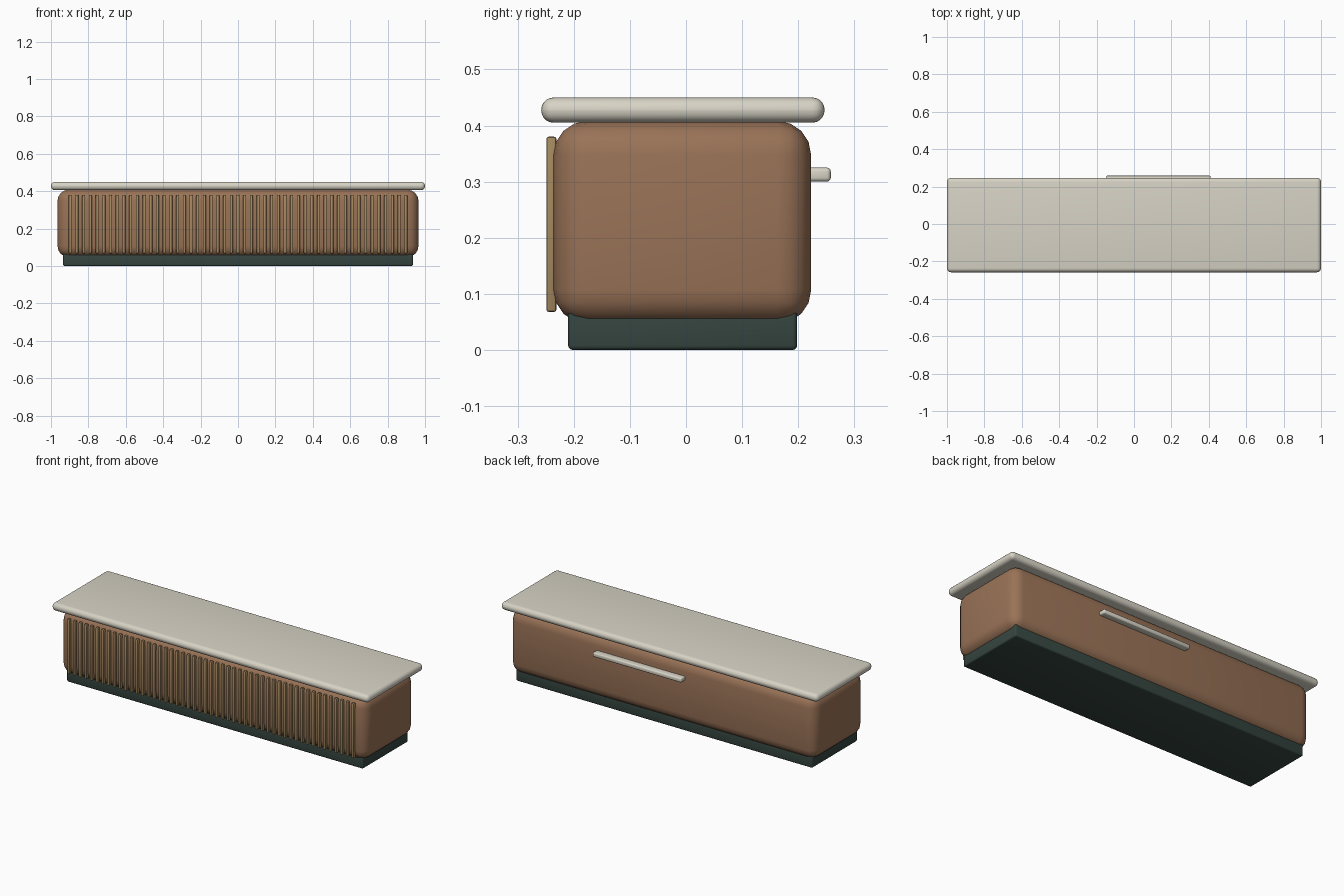
import bpy

old = bpy.data.objects.get("Cube")
if old:
    bpy.data.objects.remove(old, do_unlink=True)


def material(name, rgb):
    mat = bpy.data.materials.new(name)
    mat.use_nodes = True
    color = (*rgb, 1.0)
    mat.diffuse_color = color
    mat.node_tree.nodes["Principled BSDF"].inputs["Base Color"].default_value = color
    return mat


walnut = material("walnut brown", (0.32, 0.17, 0.095))
tan = material("tan wood", (0.37, 0.25, 0.115))
stone = material("pale stone", (0.68, 0.65, 0.56))
dark = material("dark green", (0.036, 0.06, 0.05))


def rounded_box(name, low, high, bevel, segments, mat):
    """Box between two corners with rounded edges."""
    center = [(a + b) / 2 for a, b in zip(low, high)]
    bpy.ops.mesh.primitive_cube_add(size=1, location=center)
    obj = bpy.context.object
    obj.name = name
    obj.scale = [b - a for a, b in zip(low, high)]
    bpy.ops.object.transform_apply(location=False, rotation=False, scale=True)
    mod = obj.modifiers.new("Rounded edges", "BEVEL")
    mod.width = bevel
    mod.segments = segments
    mod.limit_method = "NONE"
    bpy.ops.object.modifier_apply(modifier=mod.name)
    obj.data.materials.append(mat)
    bpy.ops.object.shade_smooth_by_angle()
    return obj


# Recessed plinth, cabinet body and overhanging top
rounded_box("plinth", (-0.935, -0.21, 0), (0.935, 0.198, 0.075), 0.008, 3, dark)
rounded_box("counter_body", (-0.965, -0.236, 0.047), (0.965, 0.223, 0.408), 0.06, 4, walnut)
rounded_box("counter_top", (-1, -0.258, 0.405), (1, 0.247, 0.45), 0.022, 5, stone)

# Narrow ledge on the back
rounded_box("back_ledge", (-0.15, 0.215, 0.3), (0.41, 0.258, 0.325), 0.007, 3, stone)

# Row of vertical slats across the front
COUNT, SPAN, HALF_WIDTH = 51, 0.897, 0.008
for i in range(COUNT):
    x = -SPAN + 2 * SPAN * i / (COUNT - 1)
    rounded_box(f"front_slat_{i + 1}", (x - HALF_WIDTH, -0.249, 0.068),
                (x + HALF_WIDTH, -0.231, 0.38), 0.004, 2, tan)
